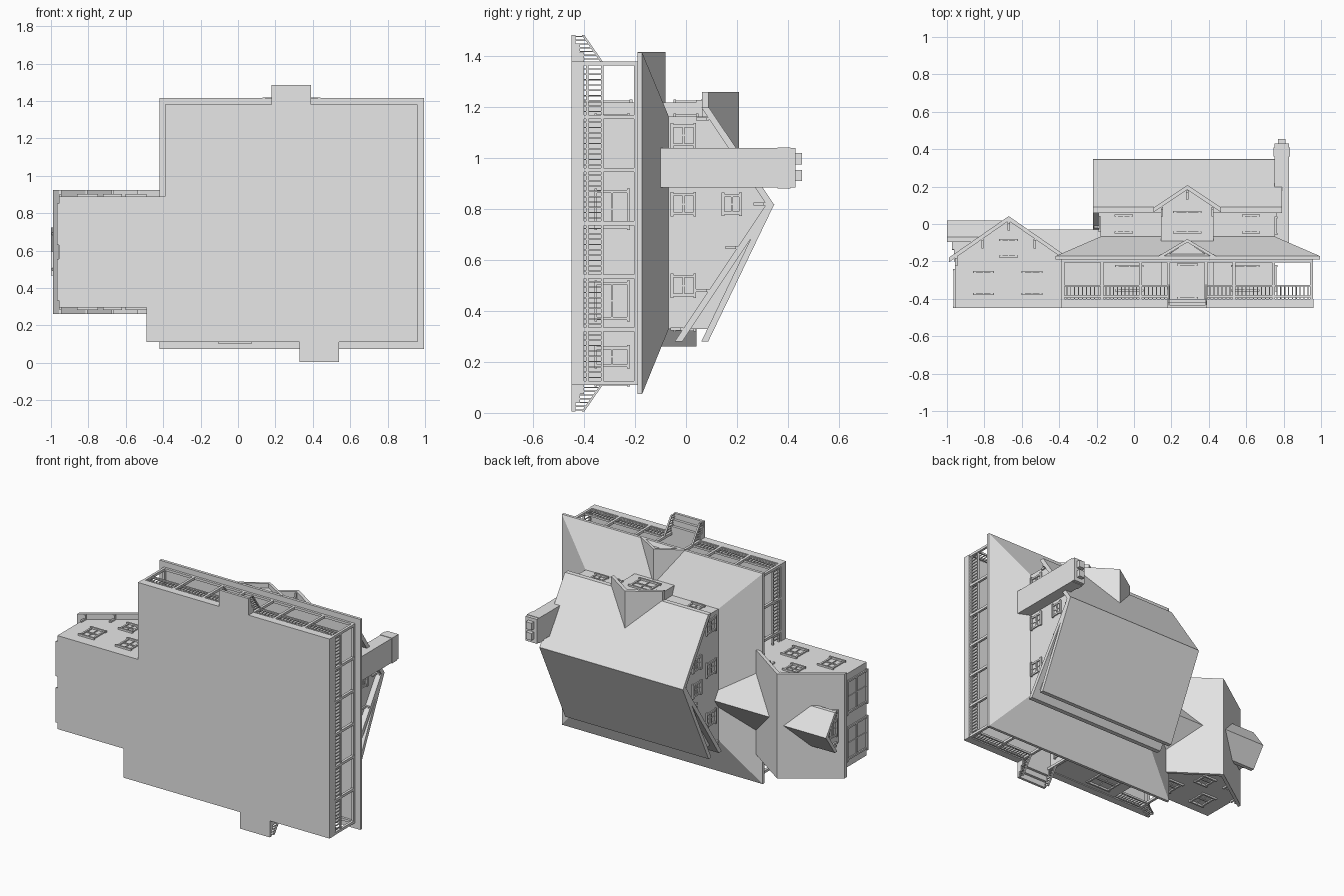
import bpy, bmesh

cube = bpy.data.objects.get("Cube")
if cube:
    bpy.data.objects.remove(cube, do_unlink=True)

grey = bpy.data.materials.new("plain grey")
grey.use_nodes = True
grey.diffuse_color = (0.8, 0.8, 0.8, 1)
grey.node_tree.nodes["Principled BSDF"].inputs["Base Color"].default_value = (0.8, 0.8, 0.8, 1)

# The house lies with its upright direction along +y; GROUND is its underside
GROUND, DECK, RAIL, EAVE = -0.45, -0.40, -0.33, -0.19
MID = 0.285            # symmetry line of the main house
LEFT, RIGHT = -0.18, 0.755
FRONT, BACK = 1.165, 0.33


def part(name, solids):
    """One object from solids, each a pair of matching end rings."""
    bm = bmesh.new()
    for a, b in solids:
        va = [bm.verts.new(p) for p in a]
        vb = [bm.verts.new(p) for p in b]
        bm.faces.new(va)
        bm.faces.new(vb[::-1])
        for i in range(len(va)):
            j = (i + 1) % len(va)
            bm.faces.new((va[j], va[i], vb[i], vb[j]))
    bmesh.ops.recalc_face_normals(bm, faces=bm.faces)
    mesh = bpy.data.meshes.new(name)
    bm.to_mesh(mesh)
    bm.free()
    mesh.materials.append(grey)
    obj = bpy.data.objects.new(name, mesh)
    bpy.context.collection.objects.link(obj)
    return obj


def rect(x0, x1, z0, z1, y):
    return [(x0, y, z0), (x1, y, z0), (x1, y, z1), (x0, y, z1)]


def box(x0, x1, y0, y1, z0, z1):
    return rect(x0, x1, z0, z1, y0), rect(x0, x1, z0, z1, y1)


def prism(profile, axis, a, b):
    """Extrude a (width, height) profile along x or z."""
    if axis == "x":
        return [[(e, h, w) for w, h in profile] for e in (a, b)]
    return [[(w, h, e) for w, h in profile] for e in (a, b)]


def gable_roof(mid, half, eave, ridge, axis, a, b, t=0.025):
    top = [(mid - half, eave), (mid, ridge), (mid + half, eave)]
    return prism(top + [(w, h - t) for w, h in top[::-1]], axis, a, b)


def facing(side, plane):
    """Map (along wall, height, outward) boxes onto a wall facing x or z."""
    sign = 1 if side[1] == "+" else -1

    def place(w0, w1, h0, h1, d0, d1):
        e0, e1 = plane + sign * d0, plane + sign * d1
        if side[0] == "z":
            return box(w0, w1, h0, h1, e0, e1)
        return box(e0, e1, h0, h1, w0, w1)
    return place


# Ground slab and walls
part("deck", [box(-0.39, 0.96, GROUND, DECK, 0.11, 1.38)])
part("main_walls", [prism([(FRONT, GROUND), (FRONT, 0.09), (0.82, 0.325), (BACK, 0.09),
                           (BACK, GROUND)], "x", LEFT, RIGHT)])
part("front_bay", [prism([(0.145, GROUND), (0.145, 0.095), (MID, 0.195), (0.425, 0.095),
                          (0.425, GROUND)], "z", 1.0, 1.22)])
part("back_room", [box(LEFT, 0.32, GROUND, -0.18, 0.115, 0.35)])
part("link_walls", [box(-0.4, LEFT, GROUND, -0.17, 0.3, 0.89)])
part("garage_walls", [prism([(-0.957, GROUND), (-0.957, -0.175), (-0.67, 0.025), (-0.39, -0.175),
                             (-0.39, GROUND)], "z", 0.295, 0.89)])
part("garage_dormer_wall", [prism([(0.49, -0.2), (0.49, -0.07), (0.595, 0.005), (0.70, -0.07),
                                   (0.70, -0.2)], "x", -0.962, -0.7)])

# Roofs
main_top = [(1.2, 0.09), (0.82, 0.345), (0.28, -0.015)]
part("main_roof", [prism(main_top + [(w, h - 0.03) for w, h in main_top[::-1]], "x", -0.22, 0.79)])
part("back_shed_roof", [prism([(0.82, 0.347), (0.28, 0.087), (0.28, 0.06), (0.82, 0.32)],
                              "x", -0.22, 0.79)])
part("front_bay_roof", [gable_roof(MID, 0.18, 0.088, 0.208, "z", 0.98, 1.26)])
part("porch_roof", [
    (rect(-0.42, 0.995, 0.075, 1.415, -0.172), rect(LEFT, RIGHT, BACK, FRONT, -0.068)),
    box(-0.42, 0.995, EAVE, -0.172, 0.075, 1.415)])
part("entry_roof", [gable_roof(MID, 0.155, -0.172, -0.08, "z", 1.16, 1.418, 0.018)])
part("entry_gable", [prism([(0.16, -0.18), (MID, -0.095), (0.41, -0.18)], "z", 1.2, 1.39)])
part("garage_roof", [gable_roof(-0.67, 0.32, -0.18, 0.042, "z", 0.26, 0.925)])
part("garage_dormer_roof", [gable_roof(0.595, 0.128, -0.07, 0.02, "x", -1.0, -0.66)])
part("link_roof", [prism([(0.38, -0.18), (0.595, -0.03), (0.81, -0.18)], "x", -0.58, -0.17)])

# Chimney with two pots
part("chimney", [box(0.75, 0.83, -0.105, 0.43, 0.885, 1.04),
                 box(0.747, 0.833, 0.36, 0.41, 0.882, 1.043)])
part("chimney_pots", [box(0.77, 0.81, 0.42, 0.455, z, z + 0.045) for z in (0.91, 0.975)])

# Porch posts
xs = [-0.38, -0.17, 0.035, 0.185, 0.385, 0.535, 0.745, 0.95]
zs = [0.118 + 0.209 * i for i in range(7)]
spots = [(x, zs[-1]) for x in xs] + [(xs[-1], z) for z in zs[:-1]]
spots += [(x, zs[0]) for x in (-0.38, 0.335, 0.535, 0.745)] + [(-0.38, zs[4]), (-0.38, zs[5])]
part("porch_posts", [box(x - .008, x + .008, DECK, EAVE, z - .008, z + .008) for x, z in spots])
part("porch_beams", [box(-0.385, 0.955, -0.205, EAVE, 1.365, 1.38),
                     box(0.943, 0.957, -0.205, EAVE, 0.11, 1.38),
                     box(0.32, 0.955, -0.205, EAVE, 0.11, 0.125),
                     box(-0.387, -0.373, -0.205, EAVE, 0.89, 1.38)])


# Porch railings
def railing(side, plane, a, b):
    put = facing(side, plane)
    out = [put(a, b, h, h + 0.009, -0.006, 0.006) for h in (DECK + 0.008, RAIL - 0.004)]
    n = max(2, round((b - a) / 0.021))
    for i in range(1, n):
        w = a + (b - a) * i / n
        out.append(put(w - 0.0025, w + 0.0025, DECK, RAIL, -0.0025, 0.0025))
    return out


rails = []
for a, b in zip(xs, xs[1:]):
    if a != 0.185:
        rails += railing("z+", zs[-1], a, b)
for a, b in zip(zs, zs[1:]):
    rails += railing("x+", xs[-1], a, b)
rails += railing("x-", -0.38, 0.89, zs[-1])
rails += railing("z-", zs[0], 0.535, 0.95) + railing("z-", zs[0], -0.38, LEFT)
part("porch_railings", rails)


# Stairs with sloping handrails
def stairs(name, side, plane, w0, w1):
    put = facing(side, plane)
    rise = (DECK - GROUND) / 3
    out = [put(w0, w1, GROUND, DECK - rise * i, 0.035 * i, 0.035 * (i + 1)) for i in range(3)]
    for w in (w0 + 0.006, w1 - 0.006):
        for i in range(7):
            d = 0.01 + 0.0148 * i
            top = RAIL - 0.7 * d
            out.append(put(w - 0.0025, w + 0.0025, GROUND, top, d - 0.0025, d + 0.0025))
        lo, hi = put(w - .005, w + .005, RAIL - .007, RAIL + .003, 0, 0.105)
        end = plane + (0.105 if side[1] == "+" else -0.105)
        k = 2 if side[0] == "z" else 0
        tilt = [[(p[0], p[1] - (0.073 if abs(p[k] - end) < 0.001 else 0), p[2]) for p in ring]
                for ring in (lo, hi)]
        out.append(tilt)
    part(name, out)


stairs("front_stairs", "z+", 1.38, 0.18, 0.39)
stairs("back_stairs", "z-", 0.11, 0.33, 0.54)
stairs("side_stairs", "x-", -0.385, 0.11, 0.295)


# Windows, doors: raised trim with glazing bars
def opening(side, plane, mid, width, h0, h1, bars=True):
    put = facing(side, plane)
    a, b, t, d = mid - width / 2, mid + width / 2, 0.011, 0.008
    out = [put(a, a + t, h0, h1, 0, d), put(b - t, b, h0, h1, 0, d),
           put(a - 0.006, b + 0.006, h1 - t, h1, 0, d + 0.003),
           put(a - 0.006, b + 0.006, h0, h0 + t, 0, d + 0.004)]
    if bars:
        c = (h0 + h1) / 2
        out += [put(a, b, c - 0.004, c + 0.004, 0, 0.006),
                put(mid - 0.003, mid + 0.003, h0, h1, 0, 0.004)]
    return out


wins = []
for off in (-0.31, 0.31):
    wins += opening("z+", FRONT, MID + off, 0.14, -0.36, -0.22)
    wins += opening("z+", FRONT, MID + off + 0.03 * (1 if off > 0 else -1), 0.085, -0.05, 0.05)
wins += opening("z+", 1.22, MID, 0.14, -0.05, 0.07)
for z in (0.44, 0.8):
    wins += opening("x+", RIGHT, z, 0.15, -0.36, -0.22)
wins += opening("x+", 0.32, 0.22, 0.08, -0.36, -0.22)
for z in (0.5, 0.82, 1.09):
    wins += opening("x+", RIGHT, z, 0.085, -0.06, 0.04)
    wins += opening("x-", LEFT, z, 0.085, -0.04, 0.06)
for z in (0.74, 0.9):
    wins += opening("x-", LEFT, z, 0.08, 0.11, 0.2)
wins += opening("x+", RIGHT, 0.82, 0.08, 0.14, 0.22)
for x in (0.0, 0.285, 0.57):
    wins += opening("z-", BACK, x, 0.1, -0.05, 0.04)
wins += opening("z-", 0.115, -0.015, 0.17, -0.36, -0.22)
for side, plane in (("z+", 0.89), ("z-", 0.295)):
    for x in (-0.805, -0.545):
        wins += opening(side, plane, x, 0.1, -0.38, -0.25)
    wins += opening(side, plane, -0.67, 0.09, -0.18, -0.08)
wins += opening("x-", -0.962, 0.595, 0.1, -0.14, -0.05)
part("window_trim", wins)
part("front_door", opening("z+", 1.22, MID, 0.1, DECK, -0.21, False))
doors = []
for z in (0.445, 0.74):
    doors += opening("x-", -0.957, z, 0.21, GROUND, -0.24)
part("garage_doors", doors)


# Eave brackets beneath the gable overhangs
def brackets(side, plane, spots, reach):
    put = facing(side, plane)
    out = []
    for w, h in spots:
        out += [put(w - 0.006, w + 0.006, h - 0.05, h, 0, 0.01),
                put(w - 0.006, w + 0.006, h - 0.012, h, 0, reach)]
    return out


rake = [(1.155, 0.09), (0.82, 0.315), (0.65, 0.205), (0.48, 0.09), (BACK, -0.01)]
garage = [(-0.95, -0.175), (-0.81, -0.08), (-0.67, 0.015), (-0.53, -0.08)]
part("eave_brackets", brackets("x+", RIGHT, rake, 0.03) + brackets("x-", LEFT, rake, 0.035)
     + brackets("z+", 0.89, garage, 0.033) + brackets("z-", 0.295, garage, 0.033)
     + brackets("z+", 1.22, [(0.15, 0.09), (MID, 0.18), (0.42, 0.09)], 0.035)
     + brackets("x-", -0.962, [(0.5, -0.085), (0.69, -0.085)], 0.033))
